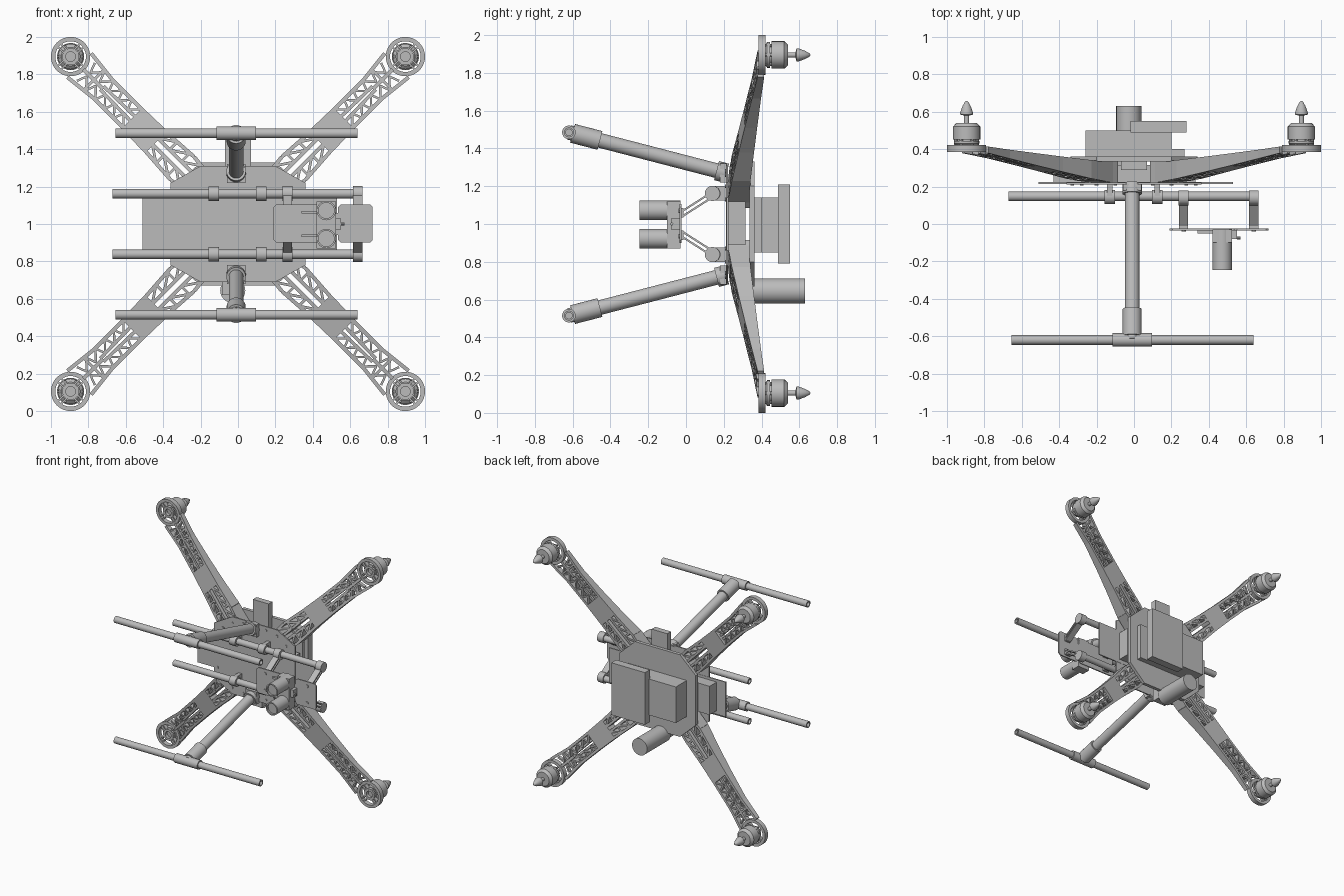
import bpy, bmesh, math
from mathutils import Vector

if "Cube" in bpy.data.objects:
    bpy.data.objects.remove(bpy.data.objects["Cube"])

grey = bpy.data.materials.new("frame grey")
grey.use_nodes = True
grey.diffuse_color = (0.5, 0.5, 0.5, 1)
grey.node_tree.nodes["Principled BSDF"].inputs["Base Color"].default_value = (0.5, 0.5, 0.5, 1)


# All heights are measured from the craft centre, which stands at z = 1
def finish(name, bm, mirror=""):
    bmesh.ops.recalc_face_normals(bm, faces=bm.faces)
    me = bpy.data.meshes.new(name)
    bm.to_mesh(me)
    bm.free()
    me.materials.append(grey)
    me.shade_smooth()
    me.set_sharp_from_angle(angle=math.radians(35))
    ob = bpy.data.objects.new(name, me)
    ob.location.z = 1
    bpy.context.collection.objects.link(ob)
    if mirror:
        mod = ob.modifiers.new("mirror", "MIRROR")
        mod.use_axis = [a in mirror for a in "xyz"]
        mod.use_clip = False
        mod.use_mirror_merge = False
    return ob


def prism(bm, plan, lo, hi, place=lambda a, b, y: (a, y, b)):
    """Solid over a plan outline; lo and hi give depth from the first plan value."""
    low = [bm.verts.new(place(a, b, lo(a))) for a, b in plan]
    top = [bm.verts.new(place(a, b, hi(a))) for a, b in plan]
    bm.faces.new(low)
    bm.faces.new(top[::-1])
    for i in range(len(plan)):
        j = (i + 1) % len(plan)
        bm.faces.new((low[i], top[i], top[j], low[j]))


def lathe(bm, start, axis, profile, seg=24):
    """Spin (radius, distance) points around an axis."""
    start, axis = Vector(start), Vector(axis).normalized()
    side = axis.orthogonal().normalized()
    other = axis.cross(side)
    rings = []
    for r, t in profile:
        c = start + axis * t
        if r == 0:
            rings.append([bm.verts.new(c)] * seg)
        else:
            rings.append([bm.verts.new(c + r * (side * math.cos(k * math.tau / seg)
                          + other * math.sin(k * math.tau / seg))) for k in range(seg)])
    for a, b in zip(rings, rings[1:]):
        for k in range(seg):
            n = (k + 1) % seg
            bm.faces.new(list(dict.fromkeys((a[k], a[n], b[n], b[k]))))


def rod(bm, p, q, r, bore=0.0, seg=24):
    d = Vector(q) - Vector(p)
    n = d.length
    prof = [(0, 0), (r, 0), (r, n), (0, n)]
    if bore:
        prof = [(0, .04), (bore, .04), (bore, 0), (r, 0), (r, n), (bore, n), (bore, n - .04), (0, n - .04)]
    lathe(bm, p, d, prof, seg)


def block(bm, x, y, z):
    prism(bm, [(x[0], z[0]), (x[1], z[0]), (x[1], z[1]), (x[0], z[1])], lambda a: y[0], lambda a: y[1])


def box(name, x, y, z, mirror=""):
    bm = bmesh.new()
    block(bm, x, y, z)
    return finish(name, bm, mirror)


# ---- Arms: tapered truss in radial coordinates, mirrored to four corners
TIP = 0.895 * math.sqrt(2)


def on_arm(r, v, y):
    return ((r + v) / math.sqrt(2), y, (r - v) / math.sqrt(2))


def arm_top(r):
    return 0.335 + 0.085 * max(0, r - .35) / (TIP - .35)


def arm_low(r):
    return arm_top(r) - (0.035 + 0.07 * max(0, TIP - .1 - r) / 0.82)


def arm_beam(bm, p, q, w, lo=arm_low, hi=arm_top):
    p, q = Vector(p), Vector(q)
    d = (q - p).normalized() * w / 2
    n = Vector((-d.y, d.x))
    prism(bm, [p + n, q + n, q - n, p - n], lo, hi, on_arm)


bm = bmesh.new()
RAIL = [(.24, .07), (.42, .088), (.62, .075), (.8, .07), (1.02, .07), (1.2, .09)]
for s in (-1, 1):
    for (r1, v1), (r2, v2) in zip(RAIL, RAIL[1:]):
        arm_beam(bm, (r1, s * v1), (r2, s * v2), .02)
    arm_beam(bm, (.79, s * .017), (1.03, s * .012), .018, hi=lambda r: arm_top(r) - .02)
    for k in range(5):
        r = .8 + k * .07
        arm_beam(bm, (r, s * .068), (r + .05, s * .014), .012, hi=lambda r: arm_top(r) - .01)
        arm_beam(bm, (r + .05, s * .014), (r + .07, s * .068), .012, hi=lambda r: arm_top(r) - .01)
    for k in range(3):
        r = .36 + k * .09
        arm_beam(bm, (r, s * .08), (r + .09, s * .02), .014)
        arm_beam(bm, (r + .09, s * .02), (r + .09, s * .08), .014)
    arm_beam(bm, (.3, s * .022), (.64, s * .022), .018)
arm_beam(bm, (.62, 0), (.8, 0), .145)
arm_beam(bm, (.2, 0), (.36, 0), .16)
arm_beam(bm, (1.02, 0), (1.17, 0), .02)
arm_beam(bm, (1.09, -.075), (1.09, .075), .014)
finish("arm_truss", bm, "xz")

# Motor mount ring with spokes at each arm tip
bm = bmesh.new()
hub = on_arm(TIP, 0, .385)
lathe(bm, hub, (0, 1, 0), [(.082, 0), (.105, 0), (.105, .037), (.082, .037), (.082, 0)], 40)
lathe(bm, hub, (0, 1, 0), [(.026, .005), (.045, .005), (.045, .035), (.026, .035), (.026, .005)])
for k in range(4):
    a = k * math.pi / 2
    c, s = math.cos(a), math.sin(a)
    for off in (-.012, .012):
        arm_beam(bm, (TIP + .04 * c - off * s, .04 * s + off * c), (TIP + .085 * c - off * s, .085 * s + off * c),
                 .01, lambda r: .39, lambda r: .42)
finish("motor_mount", bm, "xz")

# Motor bell, shaft and spinner
bm = bmesh.new()
lathe(bm, hub, (0, 1, 0), [(0, .03), (.05, .03), (.068, .045), (.068, .06), (.05, .06), (.05, .068), (.073, .068),
                           (.073, .135), (.055, .155), (.014, .155), (.014, .195), (.034, .2), (.034, .212),
                           (.022, .245), (.008, .27), (0, .274)])
for k in range(6):
    a = k * math.pi / 3
    c, s = math.cos(a), math.sin(a)
    rod(bm, (hub[0] + .058 * c, .42, hub[2] + .058 * s), (hub[0] + .058 * c, .46, hub[2] + .058 * s), .009, seg=8)
finish("motor", bm, "xz")


# ---- Body plates
def octagon(x, z, cx, cz):
    return [(x, -cz), (x, cz), (cx, z), (-cx, z), (-x, cz), (-x, -cz), (-cx, -z), (cx, -z)]


for name, shape, y in (("bottom_plate", octagon(.36, .31, .2, .22), (.212, .222)),
                       ("top_plate", octagon(.34, .33, .2, .2), (.335, .362))):
    bm = bmesh.new()
    prism(bm, shape, lambda a: y[0], lambda a: y[1])
    finish(name, bm)
box("battery_plate", (-.51, .53), (.215, .224), (-.14, .14))
bm = bmesh.new()
for x, z in ((.2, .26), (.28, .2), (.33, .13), (.1, .28)):
    rod(bm, (x, .206, z), (x, .214, z), .01, seg=10)
finish("plate_bolts", bm, "xz")

# ---- Electronics stacked on the body
box("battery", (-.43, .33), (.222, .315), (-.11, .12))
box("controller_box", (-.26, .03), (.36, .5), (-.15, .14))
box("controller_support", (.03, .27), (.36, .4), (-.15, .14))
box("receiver_spacer", (.03, .2), (.4, .49), (-.15, .14))
box("receiver_box", (-.02, .28), (.488, .55), (-.21, .21))
box("upright_module", (-.07, .07), (.29, .337), (.1, .455))
bm = bmesh.new()
rod(bm, (-.028, .33, -.355), (-.028, .63, -.355), .067, seg=32)
block(bm, (-.085, .03), (.26, .345), (-.38, -.28))
finish("rear_canister", bm)

# ---- Landing legs with tee joints and skids
bm = bmesh.new()
foot, root = Vector((-.01, -.62, .485)), Vector((-.01, .21, .27))
d = (root - foot).normalized()
rod(bm, foot, root, .039)
rod(bm, foot + d * .02, foot + d * .17, .051)
rod(bm, root - d * .05, root + d * .005, .052)
rod(bm, foot - Vector((.105, 0, 0)), foot + Vector((.105, 0, 0)), .036)
block(bm, (-.06, .04), (.18, .215), (.22, .32))
finish("landing_leg", bm, "z")
bm = bmesh.new()
rod(bm, (-.655, foot.y, foot.z), (.64, foot.y, foot.z), .026, .017)
finish("skid", bm, "z")

# ---- Accessory rails with clamps
bm = bmesh.new()
rod(bm, (-.67, .148, .162), (.66, .148, .162), .025, .016)
for x in (-.13, .125):
    rod(bm, (x - .028, .145, .162), (x + .028, .145, .162), .038)
    block(bm, (x - .015, x + .015), (.15, .215), (.125, .2))
finish("accessory_rail", bm, "z")

# ---- Hanging sensor bracket: slotted struts, plates and twin barrels
bm = bmesh.new()
for x in (.265, .64):
    rod(bm, (x - .026, .14, .162), (x + .026, .14, .162), .04)
    for off in (-.014, .014):
        strut = [(.14, .162 + off), (-.02, .06 + off), (-.02, .048 + off), (.14, .15 + off)]
        prism(bm, strut, lambda a: x - .025, lambda a: x + .025, lambda a, b, h: (h, a, b))
    block(bm, (x - .025, x + .025), (-.03, -.012), (.035, .085))
finish("hanger_bracket", bm, "z")

bm = bmesh.new()
for x0, x1 in ((.19, .525), (.535, .72)):
    c = .015
    prism(bm, [(x0 + c, -.1), (x1 - c, -.1), (x1, -.1 + c), (x1, .105 - c), (x1 - c, .105), (x0 + c, .105),
               (x0, .105 - c), (x0, -.1 + c)], lambda a: -.034, lambda a: -.024)
block(bm, (.52, .54), (-.034, -.024), (-.06, .06))
for x in (.265, .64):
    for z in (-.065, .07):
        rod(bm, (x, -.04, z), (x, -.03, z), .012, seg=10)
finish("sensor_plate", bm)

bm = bmesh.new()
block(bm, (.42, .525), (-.1, -.03), (-.13, .12))
block(bm, (.34, .42), (-.05, -.03), (-.07, -.055))
block(bm, (.34, .42), (-.05, -.03), (.055, .07))
block(bm, (.525, .55), (-.08, -.03), (-.03, .03))
rod(bm, (.55, -.075, 0), (.57, -.075, 0), .008, seg=10)
for z in (-.078, .072):
    lathe(bm, (.472, -.03, z), (0, -1, 0), [(0, 0), (.052, 0), (.052, .215), (.042, .215), (.042, .2), (0, .2)])
finish("twin_sensor", bm)
